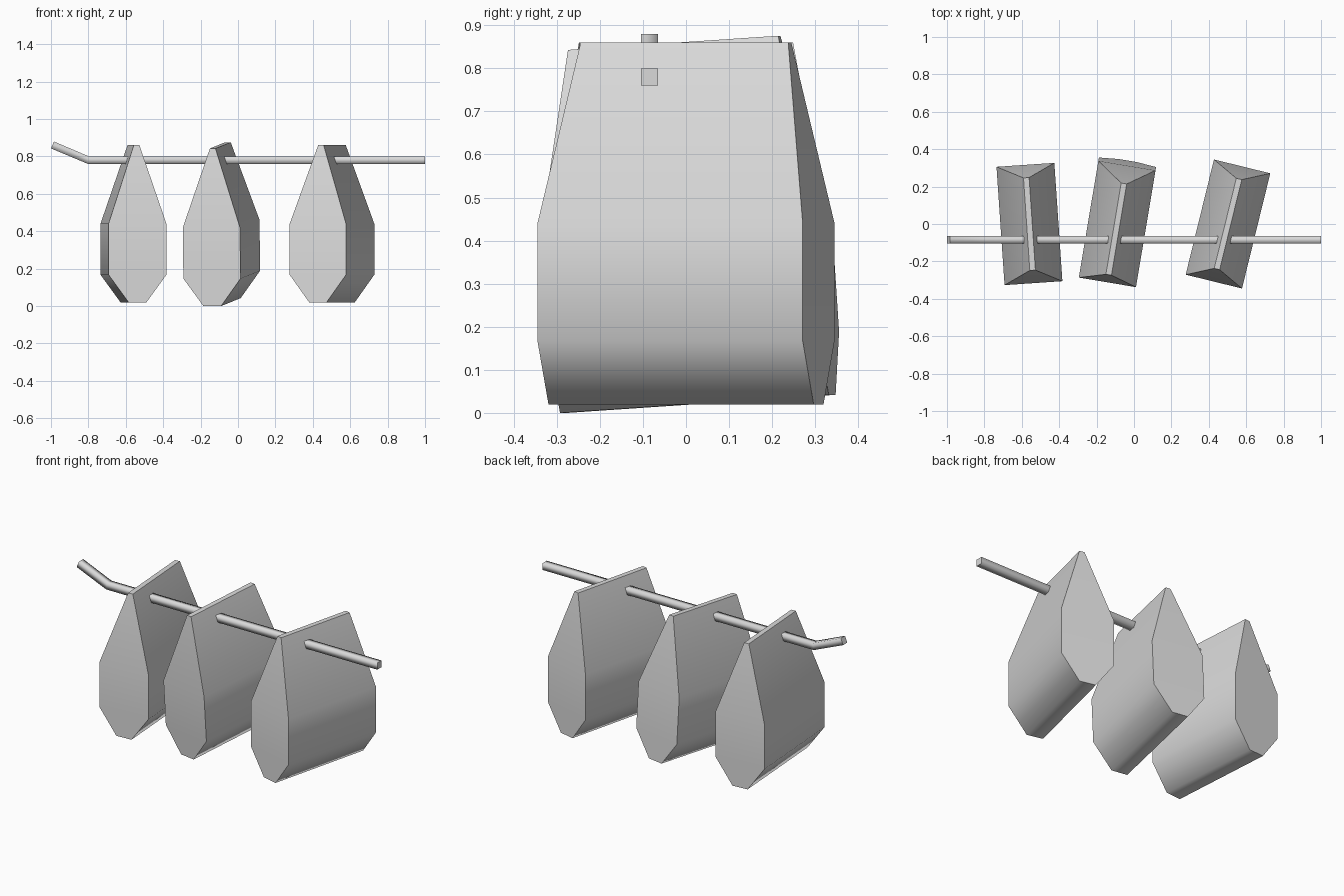
import bpy, bmesh, math
from mathutils import Vector

if "Cube" in bpy.data.objects:
    bpy.data.objects.remove(bpy.data.objects["Cube"])

grey = bpy.data.materials.new("light grey")
grey.diffuse_color = (0.7, 0.7, 0.7, 1)
grey.use_nodes = True
grey.node_tree.nodes["Principled BSDF"].inputs["Base Color"].default_value = grey.diffuse_color


def loft(name, rings, angle):
    """Skin a list of four-point rings, cap both ends, smooth below an angle."""
    bm = bmesh.new()
    rows = [[bm.verts.new(p) for p in ring] for ring in rings]
    for a, b in zip(rows, rows[1:]):
        for i in range(4):
            j = (i + 1) % 4
            bm.faces.new((a[i], a[j], b[j], b[i]))
    bm.faces.new(rows[0])
    bm.faces.new(rows[-1])
    bmesh.ops.recalc_face_normals(bm, faces=bm.faces)
    mesh = bpy.data.meshes.new(name)
    bm.to_mesh(mesh)
    bm.free()
    mesh.materials.append(grey)
    ob = bpy.data.objects.new(name, mesh)
    bpy.context.collection.objects.link(ob)
    bpy.ops.object.select_all(action='DESELECT')
    ob.select_set(True)
    bpy.context.view_layer.objects.active = ob
    if angle:
        bpy.ops.object.shade_smooth_by_angle(angle=math.radians(angle))
    return ob


# Hanging bags: height, half width, half length of each level
LEVELS = [(0.02, 0.048, 0.317), (0.167, 0.155, 0.317),
          (0.44, 0.155, 0.317), (0.86, 0.015, 0.248)]
PIVOT = 0.44


def bag(name, x, turn, tilt=0):
    rings = [[(sx * w, sy * l, z - PIVOT)
              for sx, sy in ((-1, -1), (1, -1), (1, 1), (-1, 1))]
             for z, w, l in LEVELS]
    ob = loft(name, rings, 60)
    ob.location = (x, 0, PIVOT)
    ob.rotation_euler = (math.radians(tilt), 0, math.radians(turn))


bag("left_bag", -0.559, 3.9)
bag("middle_bag", -0.09, -9.5, 3.8)
bag("right_bag", 0.5025, -13.8)

# Square rod with a bent left end
R = 0.02
path = [Vector((-0.992, -0.09 + 0.005, 0.861)), Vector((-0.8, -0.085, 0.78)),
        Vector((1.0, -0.085, 0.78))]
bend = math.atan2(path[0].z - path[1].z, path[1].x - path[0].x)
rings = []
for p, a in zip(path, (bend, bend / 2, 0)):
    up = Vector((math.sin(a), 0, math.cos(a))) * R
    side = Vector((0, R, 0))
    rings.append([p - side - up, p + side - up, p + side + up, p - side + up])
rod = loft("hanging_rod", rings, 0)
for f in rod.data.polygons:      # rounded shading along the rod, flat ends
    f.use_smooth = True
rod.data.set_sharp_from_angle(angle=math.pi)
for f in rod.data.polygons[-2:]:
    f.use_smooth = False
